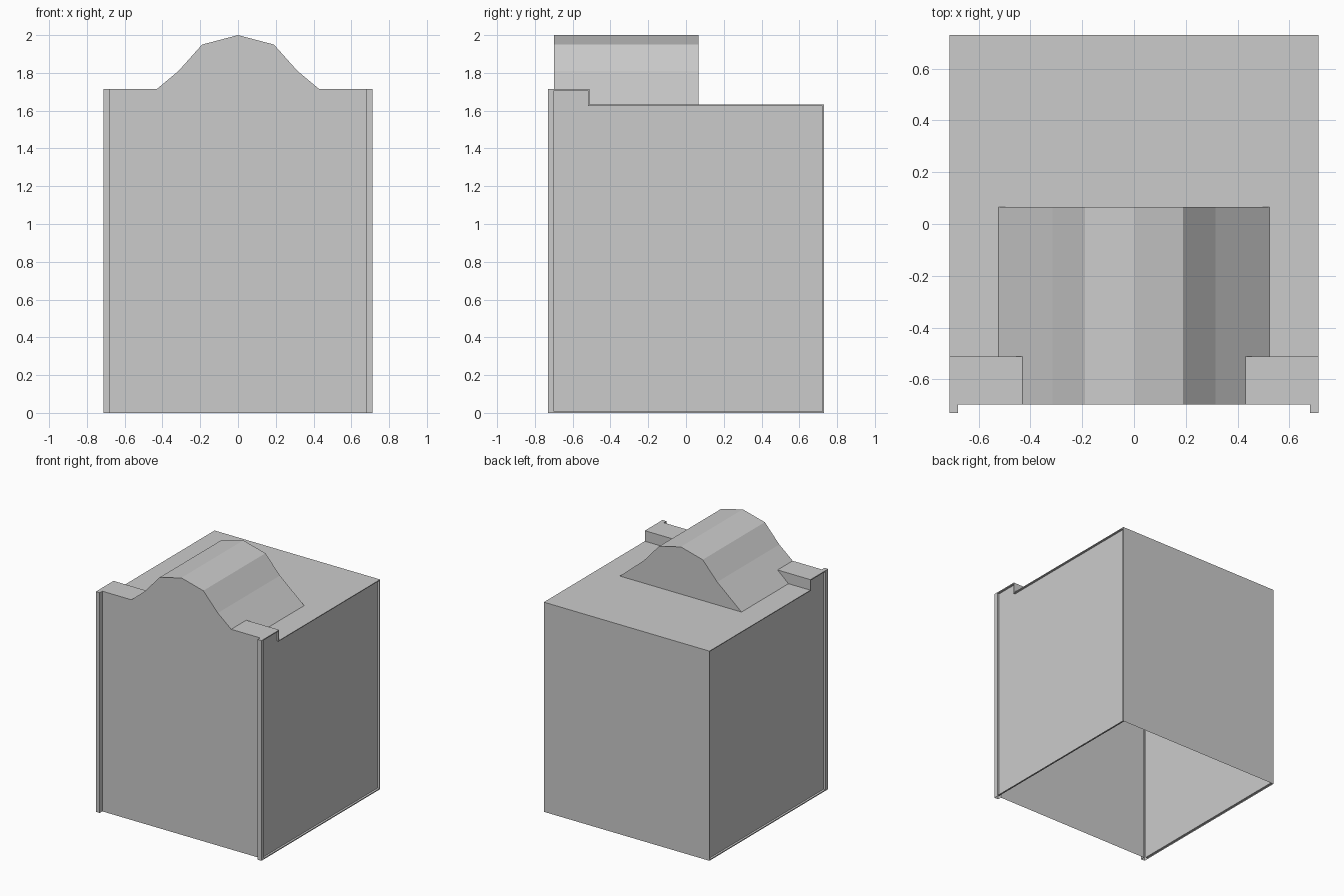
import bpy
import bmesh

if "Cube" in bpy.data.objects:
    bpy.data.objects.remove(bpy.data.objects["Cube"])

W, IN = 0.713, 0.68               # half width, inner edge of corner strips
YF, YW, YB = -0.73, -0.698, 0.73  # strip front, front wall, back wall
YS, YV = -0.512, 0.066            # parapet step, rear end of vault
ZR, ZP = 1.632, 1.714             # roof height, parapet height
DEPTH = 0.016                     # side panel recess
VF, VR = 0.43, 0.524              # vault half width at parapet / at roof
ARCH = [(0.315, 1.81), (0.19, 1.95)]


def face(bm, pts):
    return bm.faces.new([bm.verts.new(p) for p in pts])


def finish(bm, name):
    bmesh.ops.remove_doubles(bm, verts=bm.verts, dist=0.0005)
    bmesh.ops.recalc_face_normals(bm, faces=bm.faces)
    mesh = bpy.data.meshes.new(name)
    bm.to_mesh(mesh)
    bm.free()
    obj = bpy.data.objects.new(name, mesh)
    bpy.context.collection.objects.link(obj)
    return obj


def gable(foot):
    """Vault outline from right foot over the ridge to left foot."""
    half = [foot] + ARCH
    return half + [(0, 2.0)] + [(-x, z) for x, z in reversed(half)]


# Open-bottomed shell: front wall with gable, back wall, rear roof
bm = bmesh.new()
face(bm, [(-IN, YW, 0), (IN, YW, 0), (IN, YW, ZP)]
     + [(x, YW, z) for x, z in gable((VF, ZP))] + [(-IN, YW, ZP)])
face(bm, [(-W, YB, 0), (W, YB, 0), (W, YB, ZR), (-W, YB, ZR)])
face(bm, [(-W, YB, ZR), (W, YB, ZR), (W, YV, ZR), (VR, YV, ZR),
          (-VR, YV, ZR), (-W, YV, ZR)])

outer = [(YF, 0), (YB, 0), (YB, ZR), (YV, ZR), (YS, ZR), (YS, ZP), (YF, ZP)]
inner = [(YW, 0.008), (YB - 0.008, 0.008), (YB - 0.008, ZR - 0.006),
         (YV, ZR - 0.006), (YS - 0.006, ZR - 0.006),
         (YS - 0.006, ZP - 0.008), (YW, ZP - 0.008)]

for s in (-1, 1):
    # Side wall: narrow rim, recess walls and sunken panel
    loops = [[(s * W, y, z) for y, z in outer],
             [(s * W, y, z) for y, z in inner],
             [(s * (W - DEPTH), y, z) for y, z in inner]]
    for a, b in zip(loops, loops[1:]):
        for i in range(len(a)):
            j = (i + 1) % len(a)
            face(bm, [a[i], a[j], b[j], b[i]])
    face(bm, loops[-1])
    # Projecting corner strip
    face(bm, [(s * IN, YF, 0), (s * W, YF, 0), (s * W, YF, ZP), (s * IN, YF, ZP)])
    face(bm, [(s * IN, YF, 0), (s * IN, YW, 0), (s * IN, YW, ZP), (s * IN, YF, ZP)])
    # Parapet top, its rear riser and the roof beside the vault
    face(bm, [(s * VF, YW, ZP), (s * IN, YW, ZP), (s * IN, YF, ZP),
              (s * W, YF, ZP), (s * W, YS, ZP), (s * VF, YS, ZP)])
    face(bm, [(s * VF, YS, ZP), (s * W, YS, ZP), (s * W, YS, ZR), (s * VR, YS, ZR)])
    face(bm, [(s * VR, YS, ZR), (s * W, YS, ZR), (s * W, YV, ZR), (s * VR, YV, ZR)])
finish(bm, "building_shell")

# Faceted roof vault running back from the gable
bm = bmesh.new()
front, back = gable((VF, ZP)), gable((VR, ZR))
for i in range(len(front) - 1):
    rear = [(back[k][0], YV, back[k][1]) for k in (i + 1, i)]
    strip = [(front[k][0], YW, front[k][1]) for k in (i, i + 1)] + rear
    if i == 0:                       # right foot steps down behind the parapet
        strip += [(VR, YS, ZR), (VF, YS, ZP)]
    elif i == len(front) - 2:        # left foot, mirrored
        strip[2:2] = [(-VF, YS, ZP), (-VR, YS, ZR)]
    face(bm, strip)
face(bm, [(x, YV, z) for x, z in back])
finish(bm, "roof_vault")
